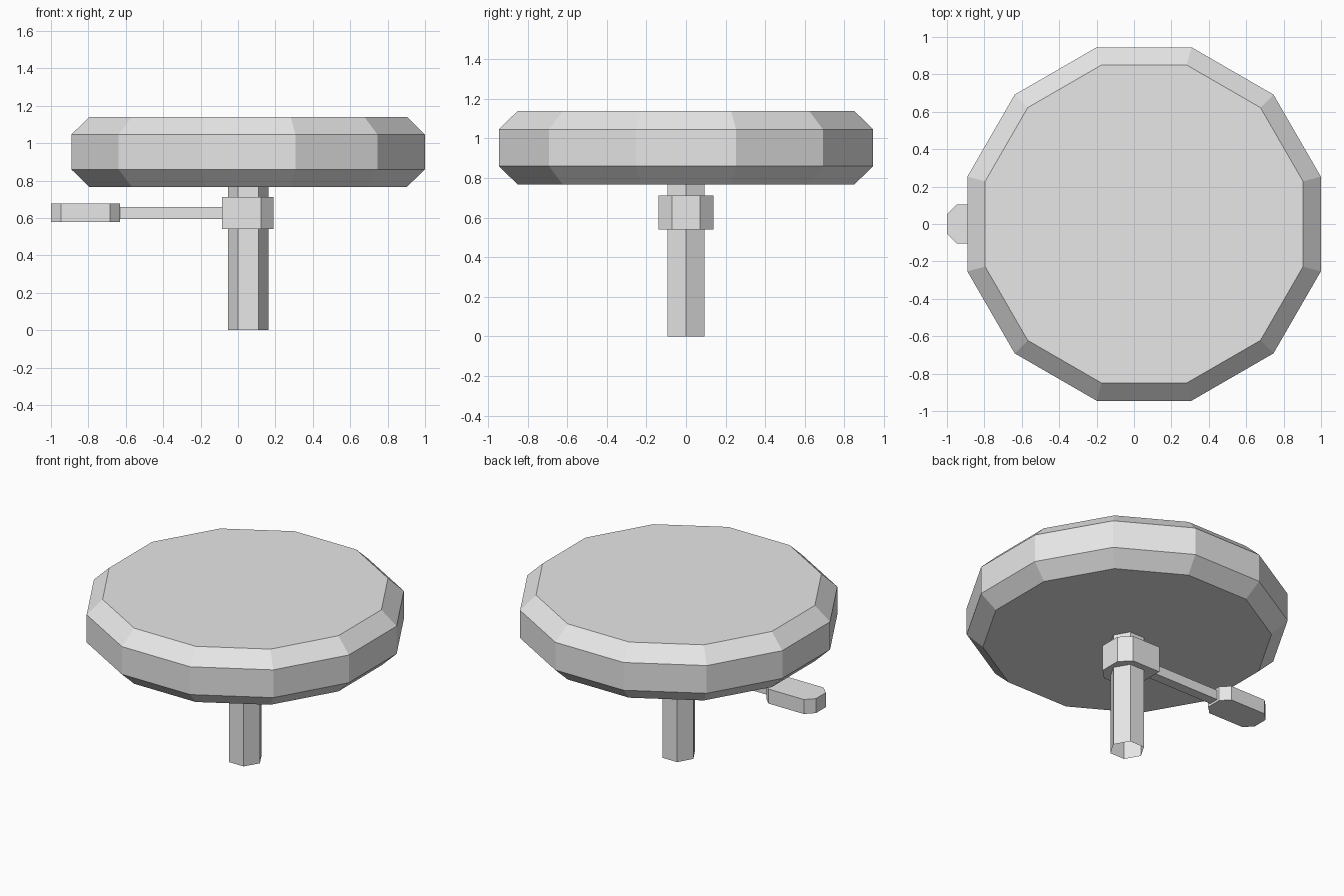
import bpy
import bmesh
from math import cos, sin, pi

cube = bpy.data.objects.get("Cube")
if cube:
    bpy.data.objects.remove(cube, do_unlink=True)

grey = bpy.data.materials.new("plain grey")
grey.use_nodes = True
grey.diffuse_color = (0.8, 0.8, 0.8, 1)
grey.node_tree.nodes["Principled BSDF"].inputs["Base Color"].default_value = (0.8, 0.8, 0.8, 1)

AXIS = 0.054  # x of the seat and post centre line


def ring(sides, apothem, turn=0.0):
    """Regular polygon around the centre line."""
    r = apothem / cos(pi / sides)
    return [(AXIS + r * cos(2 * pi * i / sides + turn),
             r * sin(2 * pi * i / sides + turn)) for i in range(sides)]


def loft(name, layers, capped=True):
    """Join stacked (outline, z) layers into one flat-shaded part."""
    bm = bmesh.new()
    loops = [[bm.verts.new((x, y, z)) for x, y in outline] for outline, z in layers]
    for low, high in zip(loops, loops[1:]):
        for i in range(len(low)):
            j = (i + 1) % len(low)
            bm.faces.new((low[i], low[j], high[j], high[i]))
    if capped:
        bm.faces.new(loops[0][::-1])
        bm.faces.new(loops[-1])
    mesh = bpy.data.meshes.new(name)
    bm.to_mesh(mesh)
    bm.free()
    mesh.materials.append(grey)
    obj = bpy.data.objects.new(name, mesh)
    bpy.context.collection.objects.link(obj)
    return obj


def block(x0, x1, half, cut0=0.0, cut1=0.0):
    """Rectangle outline with optional cut corners at either end."""
    right = [(x1 - cut1, -half), (x1, cut1 - half), (x1, half - cut1), (x1 - cut1, half)]
    left = [(x0 + cut0, half), (x0, half - cut0), (x0, cut0 - half), (x0 + cut0, -half)]
    return list(dict.fromkeys(right + left))


# Round twelve-sided seat with bevelled rims
seat_profile = [(0.85, 0.767), (0.945, 0.86), (0.945, 1.046), (0.85, 1.14)]
loft("seat", [(ring(12, a, pi / 12), z) for a, z in seat_profile])

# Hexagonal post, an open tube
post = ring(6, 0.094)
loft("post", [(post, 0.0), (post, 0.767)], capped=False)

# Collar around the post
collar = block(-0.085, 0.19, 0.138, cut1=0.068)
loft("collar", [(collar, 0.54), (collar, 0.713)])

# Height lever: thin rod and paddle grip
rod = block(-0.64, -0.08, 0.033)
loft("lever_rod", [(rod, 0.595), (rod, 0.66)])
grip = block(-1.0, -0.632, 0.105, cut0=0.053, cut1=0.053)
loft("lever_grip", [(grip, 0.58), (grip, 0.677)])
